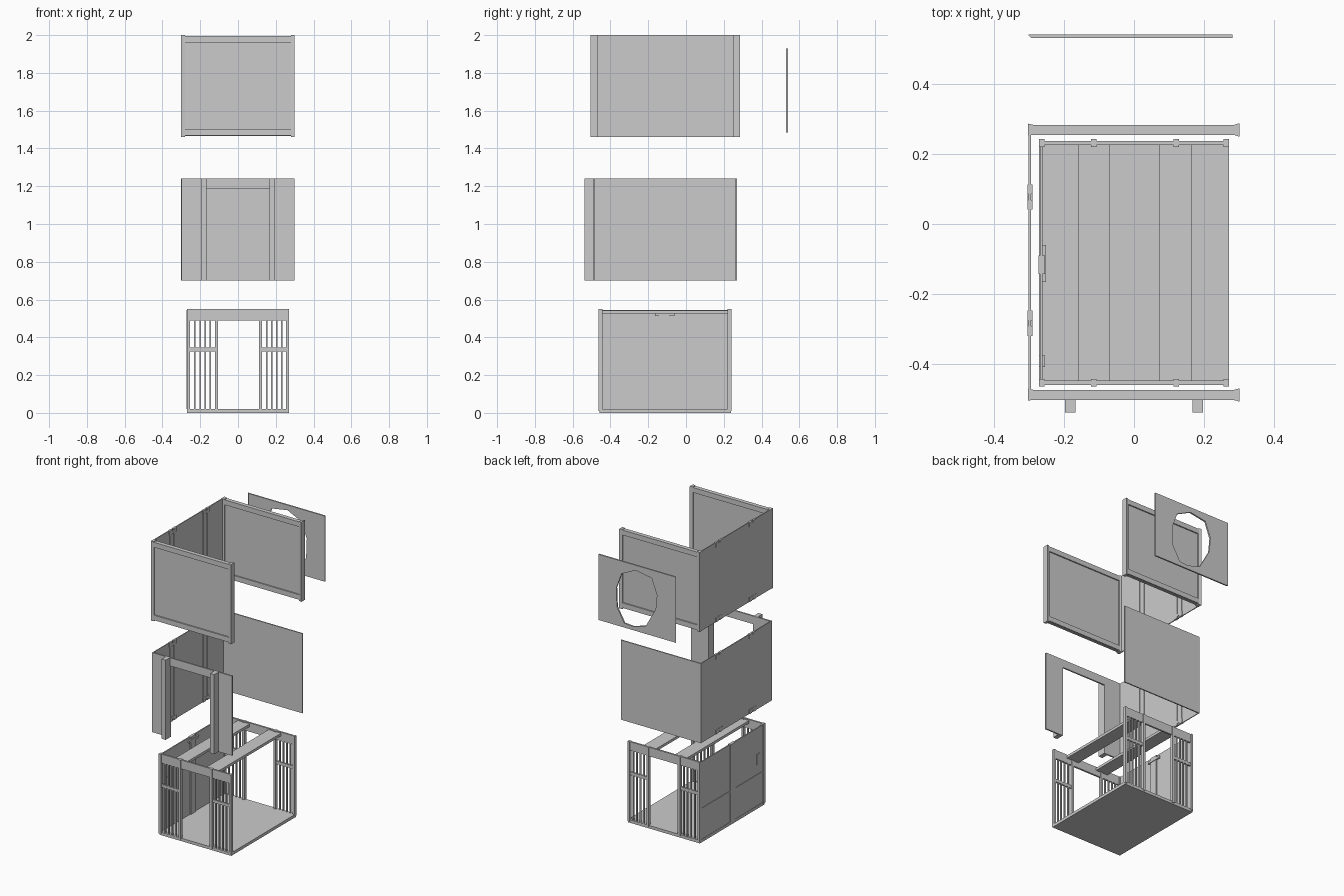
import bpy, bmesh

if "Cube" in bpy.data.objects:
    bpy.data.objects.remove(bpy.data.objects["Cube"])


def box(name, x, y, z):
    """Axis-aligned box from (min, max) ranges."""
    bm = bmesh.new()
    bmesh.ops.create_cube(bm, size=1)
    for v in bm.verts:
        for i, r in enumerate((x, y, z)):
            v.co[i] = r[1] if v.co[i] > 0 else r[0]
    return finish(name, bm)


def finish(name, bm):
    bmesh.ops.recalc_face_normals(bm, faces=bm.faces)
    me = bpy.data.meshes.new(name)
    bm.to_mesh(me)
    bm.free()
    ob = bpy.data.objects.new(name, me)
    bpy.context.collection.objects.link(ob)
    return ob


def prism(name, pts, lo, hi, axis='z'):
    """Extrude a profile: xy points along z, or xz points along y."""
    bm = bmesh.new()
    co = lambda p, h: (p[0], p[1], h) if axis == 'z' else (p[0], h, p[1])
    a = [bm.verts.new(co(p, lo)) for p in pts]
    b = [bm.verts.new(co(p, hi)) for p in pts]
    bm.faces.new(a)
    bm.faces.new(b)
    for i in range(len(pts)):
        j = (i + 1) % len(pts)
        bm.faces.new((a[i], a[j], b[j], b[i]))
    return finish(name, bm)


def side_wall(name, y0, y1, z0, z1):
    """Thin left wall with two grooved vertical rails and end caps."""
    box(name + "_panel", (-0.30, -0.294), (y0, y1), (z0, z1))
    for c in (-0.283, 0.077):
        for s in (-1, 1):
            ys = sorted((c + s * 0.011, c + s * 0.032))
            box(name + "_rail", (-0.302, -0.291), ys, (z0, z1))
            cap = sorted((c + s * 0.008, c + s * 0.036))
            for a, b in ((z0, z0 + 0.03), (z1 - 0.03, z1)):
                box(name + "_rail_cap", (-0.303, -0.289), cap, (a, b))
        for a, b in ((z0 + 0.012, z0 + 0.03), (z1 - 0.03, z1 - 0.012)):
            box(name + "_rail_link", (-0.303, -0.289), (c - 0.01, c + 0.01), (a, b))


# ---- Bottom unit: inner cage ----
box("cage_floor", (-0.27, 0.27), (-0.458, 0.237), (0, 0.02))
for face, y0, y1 in (("front", -0.458, -0.446), ("back", 0.225, 0.237)):
    m = (y0 + y1) / 2
    box(face + "_top_beam", (-0.27, 0.27), (y0, y1), (0.49, 0.55))
    for x in (-0.263, -0.115, 0.12, 0.263):
        box(face + "_post", (x - 0.008, x + 0.008), (m - 0.011, m + 0.011), (0.01, 0.55))
    for x0, x1 in ((-0.255, -0.12), (0.125, 0.258)):
        box(face + "_crossbar", (x0, x1), (y0, y1), (0.325, 0.345))
        for i in range(4):
            x = x0 + (x1 - x0) * (i + 1) / 5
            box(face + "_bar", (x - 0.004, x + 0.004), (m - 0.005, m + 0.005), (0.02, 0.49))

# Ceiling planks
for x0, x1 in ((-0.16, -0.07), (0.072, 0.165)):
    box("ceiling_plank", (x0, x1), (-0.447, 0.226), (0.525, 0.543))

# Left wall with central post, outside strips and plate
box("cage_side_wall", (-0.268, -0.26), (-0.458, 0.237), (0.02, 0.545))
box("cage_side_post", (-0.272, -0.254), (-0.143, -0.09), (0.02, 0.545))
box("cage_side_bracket", (-0.26, -0.25), (-0.165, -0.06), (0.512, 0.528))
box("cage_side_strip", (-0.271, -0.268), (-0.458, 0.237), (0.222, 0.232))
box("cage_side_plate", (-0.271, -0.254), (-0.408, -0.374), (0.297, 0.37))
for y in (-0.45, 0.228):
    box("cage_side_stile", (-0.271, -0.257), (y - 0.008, y + 0.008), (0.02, 0.55))

# ---- Middle unit: doorway shell ----
side_wall("middle_side", -0.49, 0.27, 0.70, 1.24)
box("middle_back_panel", (-0.30, 0.30), (0.262, 0.27), (0.70, 1.24))
for s in (-1, 1):
    box("door_side_panel", sorted((s * 0.18, s * 0.30)), (-0.492, -0.482), (0.70, 1.24))
    box("door_jamb", sorted((s * 0.167, s * 0.197)), (-0.537, -0.482), (0.70, 1.24))
box("door_header", (-0.168, 0.168), (-0.492, -0.482), (1.185, 1.24))

# ---- Top unit: outer framed shell ----
side_wall("outer_side", -0.50, 0.28, 1.46, 2.0)
for face, m in (("outer_front", -0.487), ("outer_back", 0.268)):
    box(face + "_panel", (-0.298, 0.29), (m - 0.006, m + 0.006), (1.465, 1.995))
    for a, b in ((1.468, 1.502), (1.962, 1.996)):
        box(face + "_rail", (-0.295, 0.285), (m - 0.014, m + 0.014), (a, b))
    # flared end column
    prism(face + "_flared_column", [(0.28, m - 0.013), (0.30, m - 0.019),
                                    (0.30, m + 0.019), (0.28, m + 0.013)], 1.46, 2.0)
    prism(face + "_corner_column", [(-0.302, m - 0.016), (-0.28, m - 0.013),
                                    (-0.28, m + 0.013), (-0.302, m + 0.018)], 1.46, 2.0)

# ---- Rear loose panel with a many-sided hole ----
panel = prism("rear_panel", [(-0.302, 0.54), (-0.293, 0.53), (0.28, 0.53), (0.28, 0.54)],
              1.485, 1.93)
hole = prism("hole_cutter", [(0, 1.895), (-.12, 1.875), (-.16, 1.77), (-.15, 1.67),
                             (-.075, 1.537), (.02, 1.51), (.085, 1.515), (.14, 1.61),
                             (.145, 1.74), (.105, 1.845)], 0.5, 0.57, 'y')
hole.hide_render = True
hole.hide_set(True)
cut = panel.modifiers.new("hole", 'BOOLEAN')
cut.object = hole
cut.solver = 'EXACT'
bpy.context.view_layer.objects.active = panel
bpy.ops.object.modifier_apply(modifier="hole")
bpy.data.objects.remove(hole)
